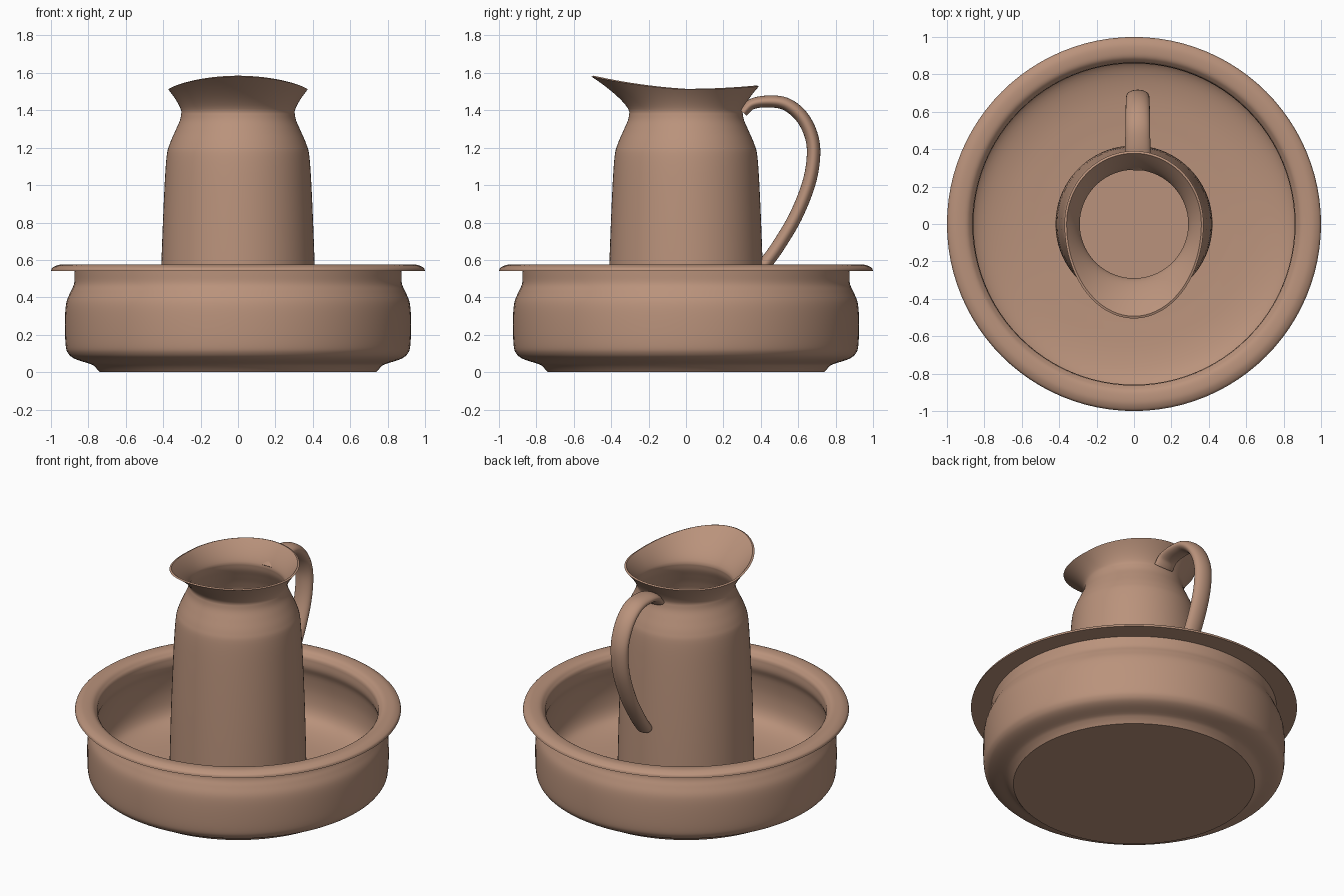
import bpy, bmesh, math
from mathutils import Vector

if "Cube" in bpy.data.objects:
    bpy.data.objects.remove(bpy.data.objects["Cube"])

clay = bpy.data.materials.new("terracotta_clay")
clay.use_nodes = True
COLOUR = (0.49, 0.29, 0.20, 1)
clay.diffuse_color = COLOUR
clay.node_tree.nodes["Principled BSDF"].inputs["Base Color"].default_value = COLOUR
SIDES = 96


def smooth_path(points, steps=5):
    """Catmull-Rom curve through the points."""
    pts = [Vector(p) for p in points]
    pts = [2 * pts[0] - pts[1]] + pts + [2 * pts[-1] - pts[-2]]
    out = []
    for a, b, c, d in zip(pts, pts[1:], pts[2:], pts[3:]):
        for i in range(steps):
            t = i / steps
            out.append(0.5 * (2 * b + (c - a) * t + (2 * a - 5 * b + 4 * c - d) * t * t
                              + (3 * b - a - 3 * c + d) * t ** 3))
    return out + [pts[-2]]


def loft(name, rings):
    """Join equal-sized rings of points with quads and cap both ends."""
    bm = bmesh.new()
    loops = [[bm.verts.new(p) for p in ring] for ring in rings]
    n = len(loops[0])
    for lower, upper in zip(loops, loops[1:]):
        for i in range(n):
            j = (i + 1) % n
            bm.faces.new((lower[i], lower[j], upper[j], upper[i]))
    bm.faces.new(loops[0][::-1])
    bm.faces.new(loops[-1])
    bmesh.ops.recalc_face_normals(bm, faces=bm.faces)
    mesh = bpy.data.meshes.new(name)
    bm.to_mesh(mesh)
    bm.free()
    obj = bpy.data.objects.new(name, mesh)
    bpy.context.collection.objects.link(obj)
    mesh.materials.append(clay)
    bpy.ops.object.select_all(action="DESELECT")
    obj.select_set(True)
    bpy.context.view_layer.objects.active = obj
    bpy.ops.object.shade_smooth_by_angle(angle=math.radians(40))
    return obj


ANGLES = [math.tau * i / SIDES for i in range(SIDES)]


def circle(r, z):
    return [(r * math.cos(a), r * math.sin(a), z) for a in ANGLES]


# Basin: foot and belly, overhanging rim, then the hollow inside
foot = [(0.74, 0), (0.77, 0.035)]
belly = smooth_path([(0.79, 0.044), (0.87, 0.07), (0.908, 0.1), (0.922, 0.15), (0.925, 0.28),
                     (0.918, 0.37), (0.895, 0.43), (0.876, 0.475), (0.875, 0.54)])
rim = smooth_path([(1.0, 0.54), (0.992, 0.558), (0.96, 0.573), (0.92, 0.574),
                   (0.89, 0.566), (0.868, 0.545)])
hollow = smooth_path([(0.862, 0.535), (0.86, 0.47), (0.885, 0.4), (0.9, 0.28),
                      (0.885, 0.17), (0.83, 0.11), (0.7, 0.075), (0.5, 0.06)])
loft("basin", [circle(r, z) for r, z in foot + belly + rim + hollow])

# Jug: round body that flares into a pouring lip
NECK_R, NECK_Z, WALL = 0.302, 1.39, 0.012


def flare(f, inset):
    """Ring between the round neck (f=0) and the long, raised lip (f=1)."""
    ring = []
    for a in ANGLES:
        c, s = math.cos(a), math.sin(a)
        lip_x, lip_y = 0.372 * c, (0.505 if s < 0 else 0.39) * s
        front = max(-s, 0)
        lip_z = 1.51 + 0.03 * front + 0.04 * front ** 2 + 0.018 * max(s, 0) ** 2
        g = f ** 1.4
        k = NECK_R - inset
        ring.append(((k * c) * (1 - g) + (lip_x - inset * c) * g,
                     (k * s) * (1 - g) + (lip_y - inset * s) * g,
                     NECK_Z + (lip_z - NECK_Z) * f + inset * 0.4 * f))
    return ring


body = smooth_path([(0.42, 0.06), (0.419, 0.2), (0.41, 0.57), (0.395, 0.95), (0.382, 1.15),
                    (0.365, 1.22), (0.335, 1.29), (0.311, 1.345), (NECK_R, NECK_Z)])
outside = [circle(r, z) for r, z in body[:-1]] + [flare(i / 10, 0) for i in range(11)]
inside = [flare(i / 10, WALL) for i in range(10, -1, -1)]
inside += [circle(r - WALL, max(z, 0.08)) for r, z in reversed(body[:-1])]
loft("jug", outside + inside)

# Handle: oval section swept along a side curve, with a rounded lower end
HANDLE_X = 0.02
path = smooth_path([(0.305, 1.388), (0.35, 1.432), (0.43, 1.447), (0.53, 1.435), (0.615, 1.37),
                    (0.668, 1.27), (0.682, 1.16), (0.657, 1.01), (0.585, 0.83), (0.49, 0.67),
                    (0.425, 0.58), (0.398, 0.54)], 6)
rings = []
last = len(path) - 1
for i, p in enumerate(path):
    tangent = (path[min(i + 1, last)] - path[max(i - 1, 0)]).normalized()
    normal = Vector((-tangent.y, tangent.x))
    t = i / last
    end = min(1, math.sqrt(max(last - i, 0.15) / 5))
    wide, thick = (0.07 - 0.015 * t) * end, (0.026 + 0.01 * min(1, t * 3)) * end
    ring = []
    for k in range(24):
        a = math.tau * k / 24
        q = p + normal * thick * math.sin(a)
        ring.append((HANDLE_X + wide * math.cos(a), q.x, q.y))
    rings.append(ring)
loft("jug_handle", rings)
